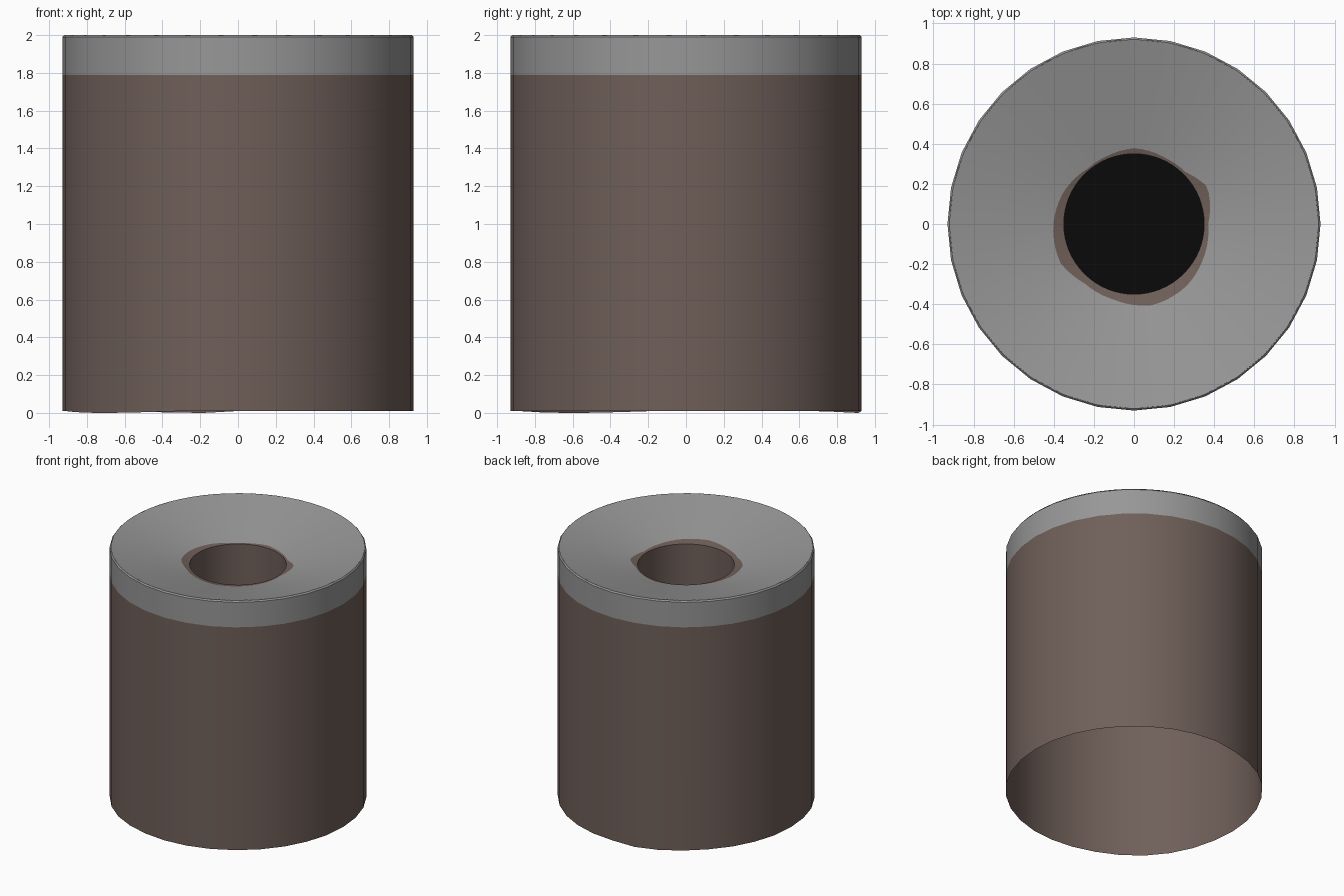
import bpy, bmesh, math

if "Cube" in bpy.data.objects:
    bpy.data.objects.remove(bpy.data.objects["Cube"])

N = 32          # sides of the body
R = 0.93        # outer radius
HOLE = 0.35     # hole radius


def material(name, rgb):
    m = bpy.data.materials.new(name)
    m.diffuse_color = (*rgb, 1.0)
    m.use_nodes = True
    m.node_tree.nodes["Principled BSDF"].inputs["Base Color"].default_value = m.diffuse_color
    return m


brown = material("earth brown", (0.16, 0.115, 0.1))
grey = material("stone grey", (0.31, 0.31, 0.31))
black = material("hole black", (0.003, 0.003, 0.003))


def make_object(name, rings, mats, cap=None):
    """Skin a list of rings; mats gives the material index per band."""
    bm = bmesh.new()
    loops = [[bm.verts.new(p) for p in ring] for ring in rings]
    n = len(rings[0])
    for a, b, mi in zip(loops, loops[1:], mats):
        for i in range(n):
            j = (i + 1) % n
            bm.faces.new((a[i], a[j], b[j], b[i])).material_index = mi
    if cap is not None:
        bm.faces.new(loops[-1]).material_index = cap
    me = bpy.data.meshes.new(name)
    bm.to_mesh(me)
    bm.free()
    for m in (brown, grey, black):
        me.materials.append(m)
    ob = bpy.data.objects.new(name, me)
    bpy.context.collection.objects.link(ob)
    bpy.context.view_layer.objects.active = ob
    ob.select_set(True)
    bpy.ops.object.shade_smooth_by_angle(angle=math.radians(30))
    ob.select_set(False)
    return ob


def ring(radius, z, n=N):
    """Ring of points; radius and z may be functions of the angle."""
    pts = []
    for i in range(n):
        a = 2 * math.pi * i / n
        r = radius(a) if callable(radius) else radius
        h = z(a) if callable(z) else z
        pts.append((r * math.cos(a), r * math.sin(a), h))
    return pts


# ragged brown lip round the hole: (degrees, radius)
lip = [(0, .37), (27, .41), (45, .365), (65, .365), (90, .378), (110, .365),
       (130, .36), (155, .385), (180, .402), (208, .415), (230, .385),
       (255, .39), (282, .415), (310, .405), (335, .385), (360, .37)]


def lip_radius(a):
    d = math.degrees(a)
    for (d0, r0), (d1, r1) in zip(lip, lip[1:]):
        if d0 <= d <= d1:
            return r0 + (r1 - r0) * (d - d0) / (d1 - d0)


def funnel_z(r):
    return 1.86 + 0.138 * (r - HOLE) / (R - 0.01 - HOLE)


# slightly uneven bottom edge
def bottom_z(a):
    return 0.01 - 0.01 * max(0, math.sin(3 * a + 2.6)) * (math.cos(a) < 0)


# outer wall: brown body with a grey band on top
make_object("outer_wall",
            [ring(R, bottom_z), ring(R, 1.79), ring(R, 1.99),
             ring(R - 0.01, 2.0)], [0, 1, 1])

# sunken top with its ragged lip
make_object("sunken_top",
            [ring(R - 0.01, 2.0, 64), ring(lip_radius, lambda a: funnel_z(lip_radius(a)), 64),
             ring(HOLE, 1.86, 64)], [1, 0])

# hole lining, closed by a dark floor
make_object("hole_lining", [ring(HOLE, 1.0, 64), ring(HOLE, 1.86, 64)][::-1], [0], cap=2)
